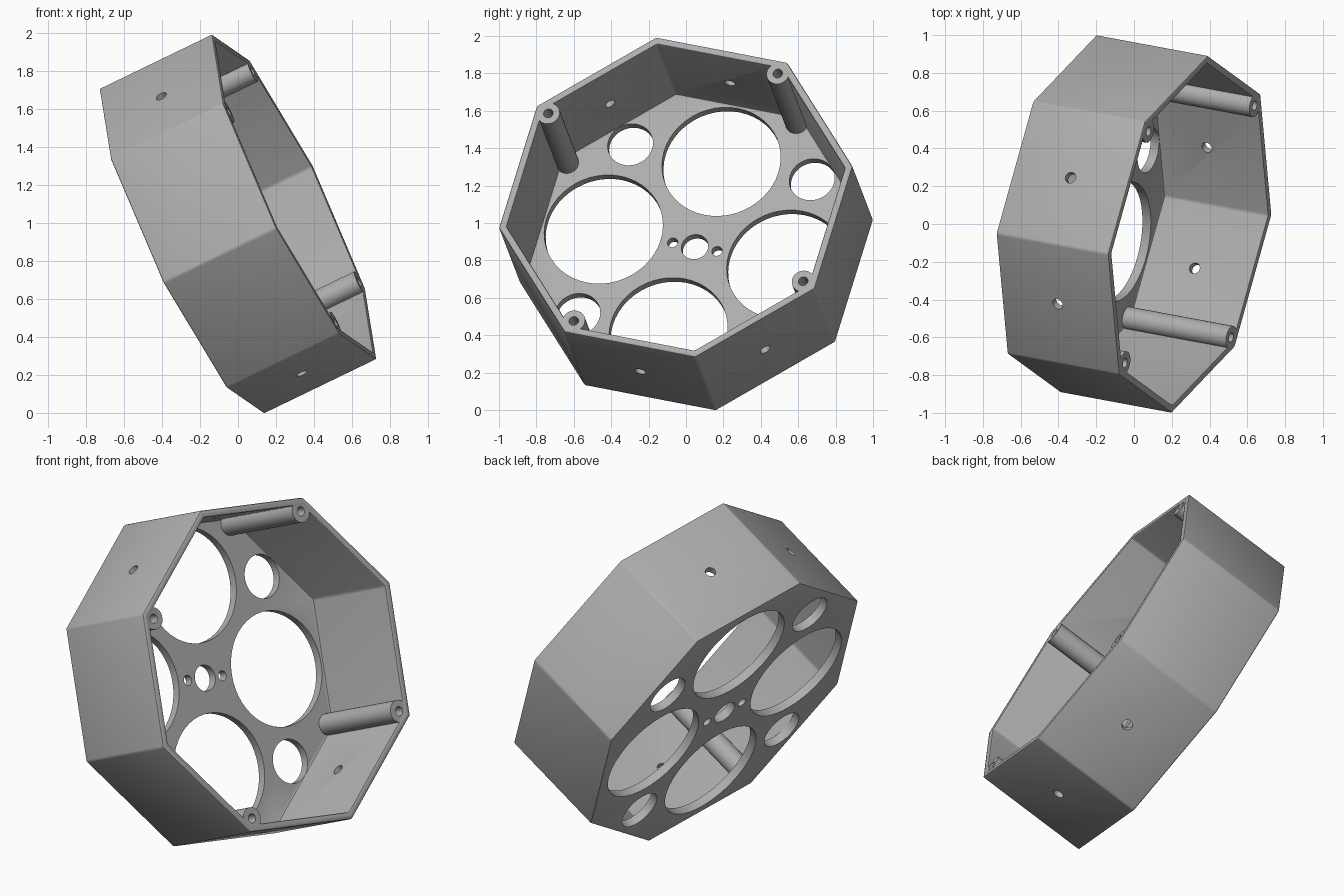
import bpy, bmesh, math
from mathutils import Matrix, Vector

if "Cube" in bpy.data.objects:
    bpy.data.objects.remove(bpy.data.objects["Cube"])

RADIUS, DEPTH, WALL, FLOOR = 0.965, 0.67, 0.04, 0.05
BACK, RIM = -DEPTH / 2, DEPTH / 2

grey = bpy.data.materials.new("plain grey")
grey.use_nodes = True
grey.diffuse_color = (0.42, 0.42, 0.42, 1)
grey.node_tree.nodes["Principled BSDF"].inputs["Base Color"].default_value = grey.diffuse_color


def prism(name, radius, low, high, sides=32, place=Matrix(), spin=0.0):
    """Upright prism from low to high along its own axis."""
    bm = bmesh.new()
    move = place @ Matrix.Translation((0, 0, (low + high) / 2)) @ Matrix.Rotation(spin, 4, 'Z')
    bmesh.ops.create_cone(bm, cap_ends=True, segments=sides, radius1=radius,
                          radius2=radius, depth=high - low, matrix=move)
    mesh = bpy.data.meshes.new(name)
    bm.to_mesh(mesh)
    bm.free()
    obj = bpy.data.objects.new(name, mesh)
    bpy.context.collection.objects.link(obj)
    mesh.materials.append(grey)
    return obj


def apply(obj, kind, **settings):
    mod = obj.modifiers.new(kind.title(), kind)
    for key, value in settings.items():
        setattr(mod, key, value)
    bpy.context.view_layer.objects.active = obj
    bpy.ops.object.modifier_apply(modifier=mod.name)


def combine(obj, tool, operation):
    apply(obj, 'BOOLEAN', object=tool, operation=operation, solver='EXACT')
    bpy.data.objects.remove(tool)


def at(angle, distance):
    a = math.radians(angle)
    return Matrix.Translation((distance * math.cos(a), distance * math.sin(a), 0))


# Octagonal tray: outer prism hollowed from the rim side
octagon = [Vector((math.cos(math.pi / 4 * k), math.sin(math.pi / 4 * k), 0)) for k in range(8)]
# create_cone may start on either axis; both are corners of this octagon
tray = prism("octagonal_tray", RADIUS, BACK, RIM, 8)
inner = RADIUS - WALL / math.cos(math.pi / 8)
combine(tray, prism("hollow", inner, BACK + FLOOR, RIM + 0.1, 8), 'DIFFERENCE')
apply(tray, 'BEVEL', width=0.01, segments=2, limit_method='ANGLE')

# Screw posts in every other corner
for angle in range(45, 360, 90):
    combine(tray, prism("post", 0.062, BACK + FLOOR / 2, RIM - 0.002, 24, at(angle, 0.885)), 'UNION')
    combine(tray, prism("screw_hole", 0.026, RIM - 0.25, RIM + 0.1, 16, at(angle, 0.885)), 'DIFFERENCE')

# Floor openings: four large, four small, one central and its two screw holes
openings = [(0, 0, 0.073)] + [(157.5, 0.125, 0.028), (-22.5, 0.125, 0.028)]
for quarter in range(0, 360, 90):
    openings += [(67.5 + quarter, 0.515, 0.322), (22.5 + quarter, 0.725, 0.123)]
for angle, distance, radius in openings:
    combine(tray, prism("opening", radius, BACK - 0.1, BACK + 0.1, 48, at(angle, distance)), 'DIFFERENCE')

# Side holes through two neighbouring walls and the two opposite them
for angle in (67.5, 112.5, 247.5, 292.5):
    turn = Matrix.Rotation(math.radians(angle), 4, 'Z') @ Matrix.Rotation(math.pi / 2, 4, 'Y')
    combine(tray, prism("side_hole", 0.03, 0.7, 1.1, 20, turn), 'DIFFERENCE')

# Tip the tray onto its edge
axis = Vector((0.889, -0.165, 0.43)).normalized()
across = Vector((0.097, 0.981, 0.169))
across = (across - axis * across.dot(axis)).normalized()
tilt = Matrix((across, axis.cross(across), axis)).transposed().to_4x4()
tray.data.transform(Matrix.Translation((0, 0, 1)) @ tilt)
lowest = min(v.co.z for v in tray.data.vertices)
tray.data.transform(Matrix.Translation((0, 0, -lowest)))

# Soft curves with crisp edges
bpy.ops.object.select_all(action='DESELECT')
tray.select_set(True)
bpy.context.view_layer.objects.active = tray
bpy.ops.object.shade_smooth_by_angle(angle=math.radians(30))
